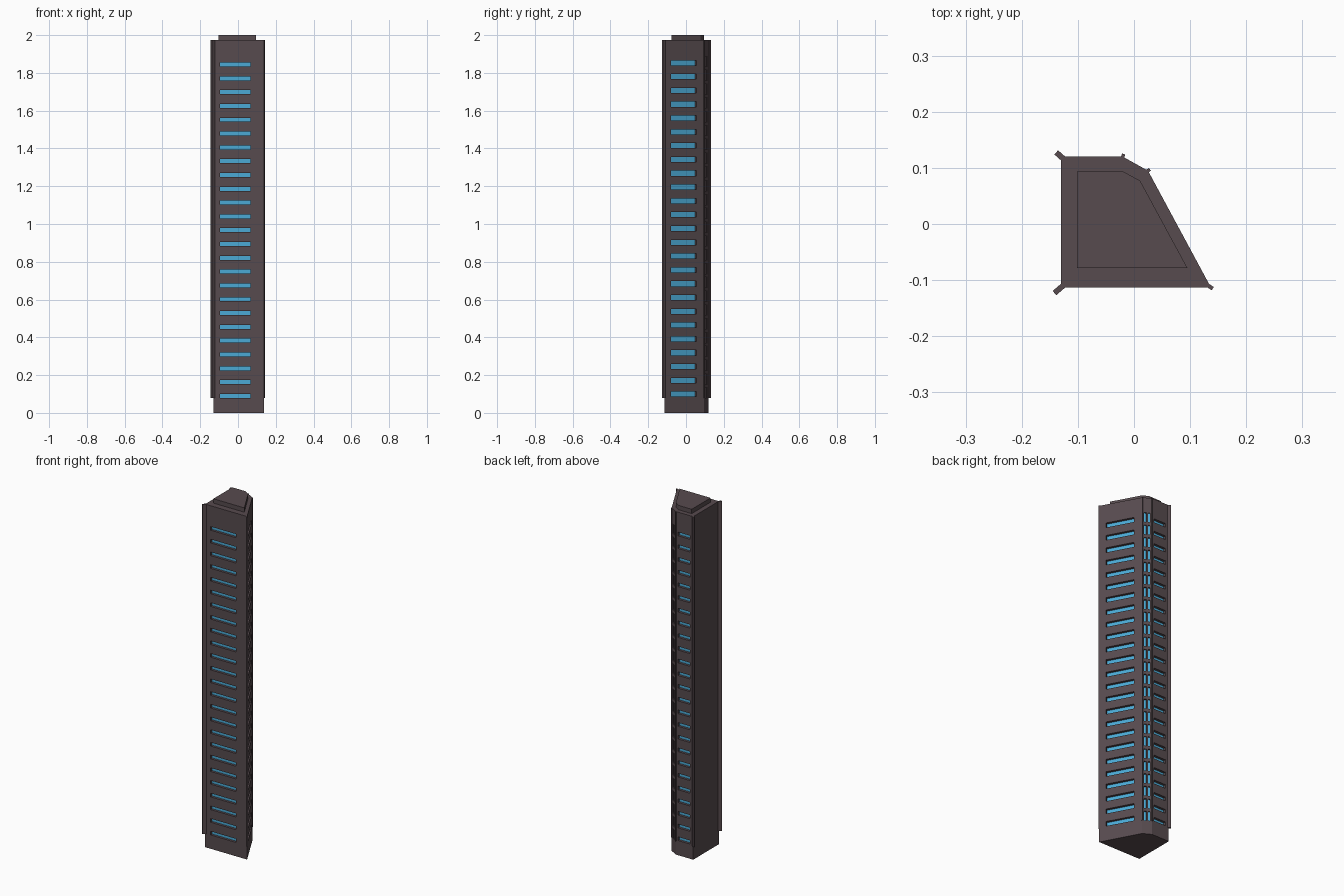
import bpy, bmesh
from mathutils import Vector

if "Cube" in bpy.data.objects:
    bpy.data.objects.remove(bpy.data.objects["Cube"])

def material(name, rgb):
    m = bpy.data.materials.new(name)
    m.diffuse_color = (*rgb, 1)
    m.use_nodes = True
    m.node_tree.nodes["Principled BSDF"].inputs["Base Color"].default_value = m.diffuse_color
    return m

STONE = material("dark_stone", (0.095, 0.07, 0.077))
GLASS = material("blue_glass", (0.07, 0.40, 0.66))
ROOF_Z, ROWS, PITCH = 1.975, 25, 0.0731
FOOT = [(-0.13, -0.113), (0.137, -0.113), (0.025, 0.095), (-0.02, 0.12), (-0.13, 0.12)]
CAP = [(-0.102, -0.078), (0.095, -0.078), (0.011, 0.077), (-0.02, 0.094), (-0.102, 0.094)]

def finish(bm, name):
    bmesh.ops.remove_doubles(bm, verts=bm.verts, dist=1e-5)
    me = bpy.data.meshes.new(name)
    bm.to_mesh(me)
    bm.free()
    me.materials.append(STONE)
    me.materials.append(GLASS)
    ob = bpy.data.objects.new(name, me)
    bpy.context.collection.objects.link(ob)
    return ob

def prism(name, pts, z0, z1):
    bm = bmesh.new()
    f = bm.faces.new([bm.verts.new((x, y, z0)) for x, y in pts])
    top = bmesh.ops.extrude_face_region(bm, geom=[f])["geom"]
    bmesh.ops.translate(bm, vec=(0, 0, z1 - z0),
                        verts=[g for g in top if isinstance(g, bmesh.types.BMVert)])
    bmesh.ops.recalc_face_normals(bm, faces=bm.faces)
    return finish(bm, name)

def wall(bm, a, b, cols=(), first=0.09, height=0.02, depth=0.014):
    """Wall from a to b with rows of recessed glazed slots; cols are (start, end) fractions."""
    a, b = Vector((*a, 0)), Vector((*b, 0))
    d = (b - a).normalized()
    inward = Vector((-d.y, d.x, 0)) * depth
    us = [0] + [u for c in cols for u in c] + [1]
    zs = [0, ROOF_Z]
    if cols:
        zs = [0] + [first + r * PITCH + s * height / 2 for r in range(ROWS) for s in (-1, 1)] + [ROOF_Z]

    def quad(pts, mat=0):
        bm.faces.new([bm.verts.new(p) for p in pts]).material_index = mat

    for i in range(len(us) - 1):
        for j in range(len(zs) - 1):
            p = [a.lerp(b, us[u]) + Vector((0, 0, zs[z]))
                 for u, z in ((i, j), (i + 1, j), (i + 1, j + 1), (i, j + 1))]
            if i % 2 and j % 2:
                q = [v + inward for v in p]
                quad(q, 1)
                for k in range(4):
                    n = (k + 1) % 4
                    quad((p[k], p[n], q[n], q[k]))
            else:
                quad(p)

# Tower body: slotted front, slanted right, chamfer and back; plain left
bm = bmesh.new()
wall(bm, FOOT[0], FOOT[1], [(0.13, 0.73)], 0.09, 0.021)
wall(bm, FOOT[1], FOOT[2], [(0.16, 0.81)], 0.099, 0.027)
wall(bm, FOOT[2], FOOT[3], [(0.20, 0.42), (0.58, 0.80)], 0.106, 0.055, 0.008)
wall(bm, FOOT[3], FOOT[4], [(0.12, 0.80)], 0.095, 0.021)
wall(bm, FOOT[4], FOOT[0])
bm.faces.new([bm.verts.new((x, y, ROOF_Z)) for x, y in FOOT])
bm.faces.new([bm.verts.new((x, y, 0)) for x, y in reversed(FOOT)])
finish(bm, "tower_body")

# Raised roof cap
prism("roof_cap", CAP, ROOF_Z - 0.005, 2.0)

# Thin vertical fins on the corners: corner index, direction, reach, width
for name, c, direc, reach, width in (
        ("front_left_fin", 0, (-0.76, -0.65), 0.0155, 0.010),
        ("back_left_fin", 4, (-0.75, 0.66), 0.0115, 0.010),
        ("front_right_fin", 1, (0.83, -0.55), 0.004, 0.007),
        ("chamfer_right_fin", 2, (0.80, 0.60), 0.004, 0.006),
        ("chamfer_left_fin", 3, (0.30, 0.95), 0.005, 0.006)):
    p, d = Vector(FOOT[c]), Vector(direc).normalized()
    side = Vector((-d.y, d.x)) * width / 2
    near, far = p - d * 0.008, p + d * reach
    prism(name, [near - side, far - side, far + side, near + side], 0.078, ROOF_Z)
